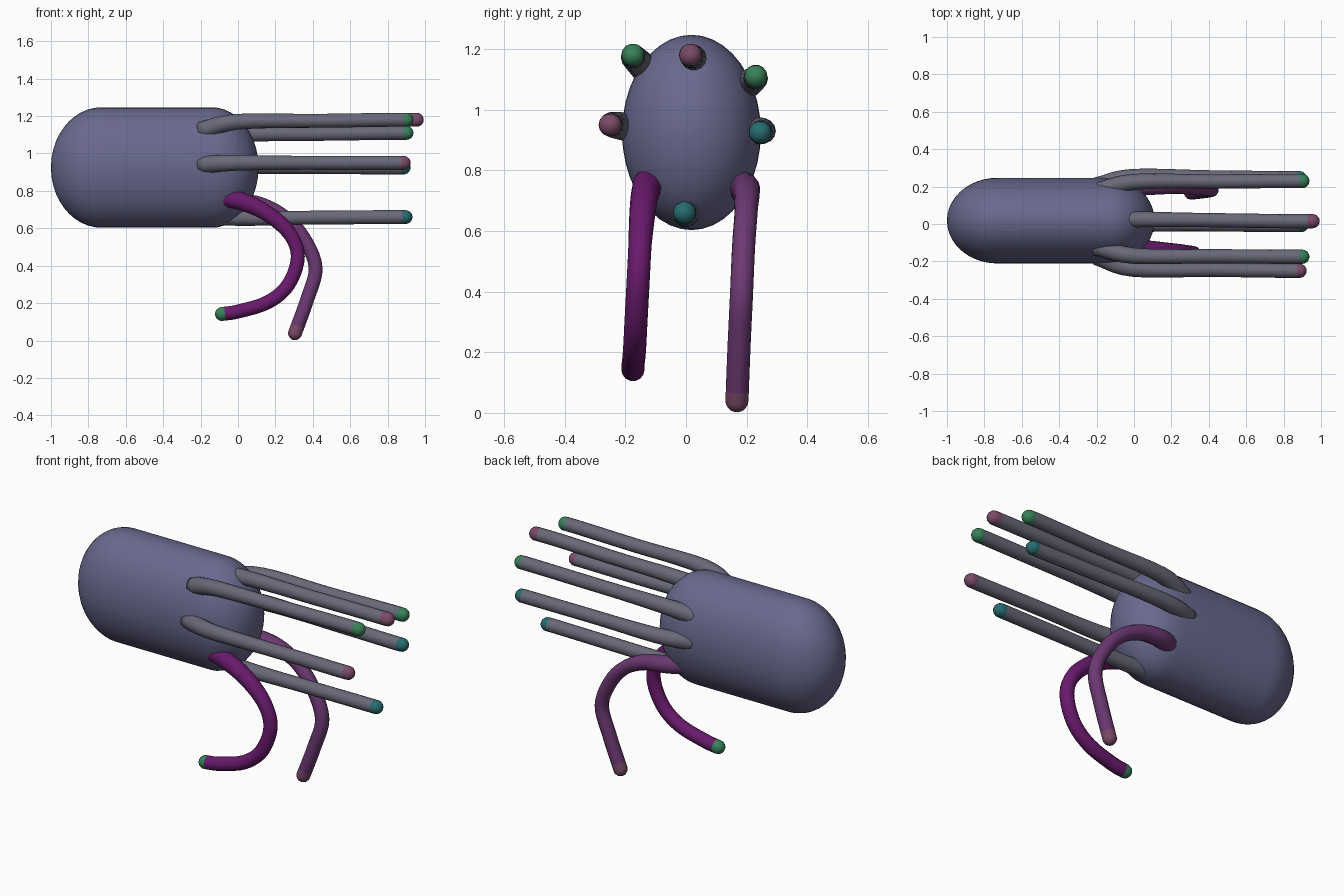
import bpy, bmesh, math
from mathutils import Vector

if "Cube" in bpy.data.objects:
    bpy.data.objects.remove(bpy.data.objects["Cube"])


def material(name, rgb):
    m = bpy.data.materials.new(name)
    m.diffuse_color = (*rgb, 1)
    m.use_nodes = True
    m.node_tree.nodes["Principled BSDF"].inputs["Base Color"].default_value = m.diffuse_color
    return m


SLATE = material("slate violet", (0.14, 0.14, 0.27))
GREY = material("grey violet", (0.14, 0.14, 0.19))
PURPLE = material("deep purple", (0.14, 0.01, 0.15))
MAUVE = material("mauve", (0.15, 0.04, 0.17))
TEAL = material("teal", (0.02, 0.15, 0.16))
ROSE = material("rose", (0.20, 0.07, 0.14))
GREEN = material("green", (0.04, 0.22, 0.10))


def loft(name, rings, mats, tip_rings=0):
    """Skin a list of vertex rings, closing both ends; the last rings get the second material."""
    bm = bmesh.new()
    rows = [[bm.verts.new(p) for p in ring] for ring in rings]
    n = len(rows[0])
    for i, (a, b) in enumerate(zip(rows, rows[1:])):
        for j in range(n):
            f = bm.faces.new((a[j], a[(j + 1) % n], b[(j + 1) % n], b[j]))
            f.material_index = int(i >= len(rows) - 1 - tip_rings)
    bm.faces.new(rows[0])
    bm.faces.new(rows[-1]).material_index = int(tip_rings > 0)
    bmesh.ops.recalc_face_normals(bm, faces=bm.faces)
    for f in bm.faces:
        f.smooth = True
    me = bpy.data.meshes.new(name)
    bm.to_mesh(me)
    bm.free()
    for m in mats:
        me.materials.append(m)
    ob = bpy.data.objects.new(name, me)
    bpy.context.collection.objects.link(ob)
    return ob


def spline(pts, steps=5):
    """Catmull-Rom curve through the points."""
    p = [Vector(q) for q in pts]
    p = [2 * p[0] - p[1]] + p + [2 * p[-1] - p[-2]]
    out = []
    for a, b, c, d in zip(p, p[1:], p[2:], p[3:]):
        for k in range(steps):
            t = k / steps
            out.append(0.5 * (2 * b + (c - a) * t + (2 * a - 5 * b + 4 * c - d) * t * t
                              + (3 * b - a - 3 * c + d) * t ** 3))
    return out + [p[-2]]


def limb(name, pts, r_root, r_tip, mats, sides=14):
    """Round-ended tube that is thicker at its root."""
    path = spline(pts)
    n = len(path)
    rings = []

    def ring(c, tangent, r):
        side = (Vector((0, 1, 0)) - tangent * tangent.y).normalized()
        up = tangent.cross(side)
        rings.append([c + r * (math.cos(a) * side + math.sin(a) * up)
                      for a in (2 * math.pi * j / sides for j in range(sides))])

    for i, c in enumerate(path):
        tangent = (path[min(i + 1, n - 1)] - path[max(i - 1, 0)]).normalized()
        ring(c, tangent, r_tip + (r_root - r_tip) * max(0, 1 - 2.5 * i / n))
    for k in range(1, 6):
        a = k * math.pi / 10.3
        ring(path[-1] + tangent * r_tip * math.sin(a), tangent, r_tip * math.cos(a))
    return loft(name, rings, mats, tip_rings=6)


# Body: an oval capsule lying along x
def body_ring(x, s, sides=40):
    return [(x, 0.018 + 0.229 * s * math.cos(a), 0.925 + 0.322 * s * math.sin(a))
            for a in (2 * math.pi * j / sides for j in range(sides))]


angles = [math.radians(2 + 8 * k) for k in range(12)]
rings = [body_ring(-0.73 - 0.27 * math.cos(a), math.sin(a)) for a in angles]
rings += [body_ring(x, 1) for x in (-0.58, -0.43, -0.28)]
rings += [body_ring(-0.14 + 0.25 * math.cos(a), math.sin(a)) for a in reversed(angles)]
loft("body", rings, [SLATE])

# Straight tentacles: root (y, z), bend (y, z), tip (y, z), tip x, tip colour
tentacles = {
    "upper_front_tentacle": ((-0.12, 1.12), (-0.17, 1.17), (-0.175, 1.18), 0.90, GREEN),
    "upper_middle_tentacle": ((0.02, 1.13), (0.025, 1.17), (0.015, 1.18), 0.955, ROSE),
    "upper_back_tentacle": ((0.17, 1.06), (0.225, 1.10), (0.23, 1.11), 0.90, GREEN),
    "side_back_tentacle": ((0.20, 0.93), (0.252, 0.93), (0.245, 0.925), 0.885, TEAL),
    "side_front_tentacle": ((-0.17, 0.94), (-0.24, 0.95), (-0.25, 0.95), 0.885, ROSE),
    "lower_tentacle": ((0.0, 0.68), (0.0, 0.655), (-0.005, 0.66), 0.895, TEAL),
}
for name, (root, bend, tip, x, colour) in tentacles.items():
    mid = [(b + t) / 2 for b, t in zip(bend, tip)]
    pts = [(-0.2, *root), (0.0, *bend), (0.45, *mid), (0.8, *tip), (x, *tip)]
    limb(name, pts, 0.05, 0.038, [GREY, colour])

# Curling purple legs
limb("front_leg", [(-0.15, -0.10, 0.77), (-0.02, -0.125, 0.755), (0.14, -0.14, 0.69),
                   (0.27, -0.15, 0.58), (0.32, -0.157, 0.45), (0.27, -0.165, 0.30),
                   (0.16, -0.17, 0.205), (0.0, -0.175, 0.155), (-0.085, -0.175, 0.142)],
     0.055, 0.038, [PURPLE, GREEN])
limb("back_leg", [(-0.15, 0.13, 0.76), (-0.02, 0.19, 0.745), (0.12, 0.20, 0.725),
                  (0.25, 0.198, 0.66), (0.35, 0.19, 0.55), (0.415, 0.183, 0.39),
                  (0.37, 0.175, 0.22), (0.305, 0.168, 0.04)],
     0.055, 0.038, [MAUVE, ROSE])
